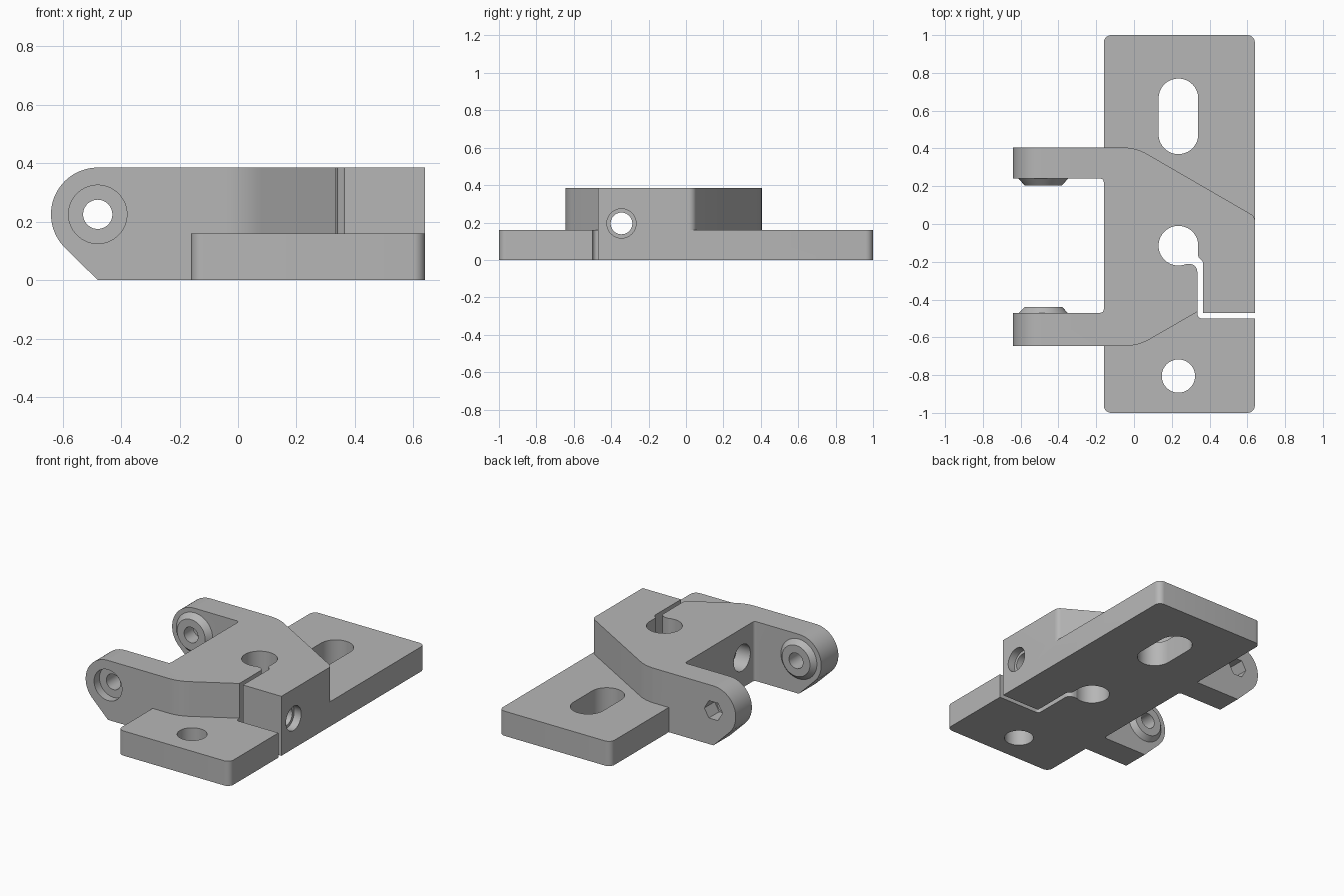
import bpy, bmesh, math
from mathutils import Vector

cube = bpy.data.objects.get("Cube")
if cube:
    bpy.data.objects.remove(cube, do_unlink=True)

grey = bpy.data.materials.new("machined grey")
grey.use_nodes = True
tone = (0.47, 0.47, 0.47, 1)
grey.diffuse_color = tone
grey.node_tree.nodes["Principled BSDF"].inputs["Base Color"].default_value = tone


def circle(cx, cy, r, n=64, start=0.0):
    return [(cx + r * math.cos(start + math.tau * i / n),
             cy + r * math.sin(start + math.tau * i / n)) for i in range(n)]


def rounded(corners, steps=8):
    """Outline from (x, y, fillet radius) corners."""
    out = []
    for i, (x, y, r) in enumerate(corners):
        p = Vector((x, y))
        if r == 0:
            out.append((x, y))
            continue
        a = (Vector(corners[i - 1][:2]) - p).normalized()
        b = (Vector(corners[(i + 1) % len(corners)][:2]) - p).normalized()
        half = a.angle(b) / 2
        centre = p + (a + b).normalized() * (r / math.sin(half))
        s = p + a * (r / math.tan(half)) - centre
        e = p + b * (r / math.tan(half)) - centre
        sweep = math.pi - 2 * half
        for k in range(steps + 1):
            t = k / steps
            q = (s * math.sin((1 - t) * sweep) + e * math.sin(t * sweep)) / math.sin(sweep)
            out.append(tuple(centre + q))
    return out


def prism(name, outline, lo, hi, axis="z", end=None):
    """Extrude an outline along an axis, optionally to a second outline."""
    place = {"z": lambda u, v, w: (u, v, w),
             "y": lambda u, v, w: (u, w, v),
             "x": lambda u, v, w: (w, u, v)}[axis]
    bm = bmesh.new()
    a = [bm.verts.new(place(u, v, lo)) for u, v in outline]
    b = [bm.verts.new(place(u, v, hi)) for u, v in (end or outline)]
    bm.faces.new(a)
    bm.faces.new(b)
    for i in range(len(a)):
        j = (i + 1) % len(a)
        bm.faces.new((a[i], a[j], b[j], b[i]))
    bmesh.ops.recalc_face_normals(bm, faces=bm.faces)
    mesh = bpy.data.meshes.new(name)
    bm.to_mesh(mesh)
    bm.free()
    mesh.materials.append(grey)
    ob = bpy.data.objects.new(name, mesh)
    bpy.context.collection.objects.link(ob)
    return ob


def combine(target, tool, operation):
    mod = target.modifiers.new(operation, "BOOLEAN")
    mod.operation, mod.solver, mod.object = operation, "EXACT", tool
    bpy.context.view_layer.objects.active = target
    bpy.ops.object.modifier_apply(modifier=mod.name)
    bpy.data.objects.remove(tool, do_unlink=True)


L, R = -0.16, 0.64      # plate sides
PX, PZ = -0.48, 0.225   # pivot axis
TOP = 0.385

# Raised body with two forked arms
body = prism("clamp_body", rounded([
    (-0.7, 0.405, 0), (0.01, 0.405, 0.25), (R, 0.04, 0.04), (R, -0.485, 0),
    (0.35, -0.485, 0), (0.335, -0.465, 0), (0.023, -0.645, 0.25), (-0.7, -0.645, 0),
    (-0.7, -0.47, 0), (L, -0.47, 0.018), (L, 0.24, 0.018), (-0.7, 0.24, 0)]), 0, TOP)

# Side profile rounds the arm ends
arc = [(PX + 0.16 * math.cos(t), PZ + 0.16 * math.sin(t))
       for t in (math.radians(90 + 135 * i / 30) for i in range(31))]
combine(body, prism("arm_profile", arc + [(PX, 0), (0.7, 0), (0.7, TOP)],
                    -0.8, 0.8, "y"), "INTERSECT")

# Mounting plate
combine(body, prism("mounting_plate", rounded(
    [(L, -1, 0.04), (R, -1, 0.04), (R, 1, 0.04), (L, 1, 0.04)]), 0, 0.16), "UNION")

# Tapered pivot bosses facing each other
for lo, hi in ((-0.49, -0.44), (0.26, 0.205)):
    rim = 0.1 + abs(hi - lo)
    combine(body, prism("pivot_boss", circle(PX, PZ, min(rim, 0.148)), lo, hi, "y",
                        circle(PX, PZ, 0.1)), "UNION")

# Vertical holes, adjusting slot and the clamping slit
slot = [(0.235 + 0.105 * math.cos(t), (0.665 if i < 33 else 0.475) + 0.105 * math.sin(t))
        for i, t in enumerate([math.pi * k / 32 for k in range(33)]
                              + [math.pi + math.pi * k / 32 for k in range(33)])]
slit = rounded([
    (0.27, -0.12, 0), (0.34, -0.12, 0), (0.34, -0.175, 0.02), (0.365, -0.2, 0.02),
    (0.365, -0.47, 0), (0.7, -0.47, 0), (0.7, -0.5, 0), (0.335, -0.5, 0.025),
    (0.335, -0.212, 0.04), (0.27, -0.212, 0)])
for outline in (slot, circle(0.235, -0.115, 0.105), circle(0.235, -0.805, 0.088), slit):
    combine(body, prism("vertical_cutter", outline, -0.1, 0.5), "DIFFERENCE")

# Pivot bore, front counterbore and hexagonal nut pocket at the back
for outline, lo, hi in ((circle(PX, PZ, 0.05), -0.8, 0.8),
                        (circle(PX, PZ, 0.1), -0.8, -0.59),
                        (circle(PX, PZ, 0.065, 6), 0.3, 0.8)):
    combine(body, prism("pivot_cutter", outline, lo, hi, "y"), "DIFFERENCE")

# Clamp screw bore with wider ends
for r, lo, hi in ((0.058, -0.3, 0.8), (0.085, -0.3, -0.06), (0.078, 0.59, 0.8)):
    combine(body, prism("screw_cutter", circle(-0.345, 0.195, r), lo, hi, "x"), "DIFFERENCE")

bpy.ops.object.select_all(action="DESELECT")
body.select_set(True)
bpy.context.view_layer.objects.active = body
bpy.ops.object.shade_smooth_by_angle(angle=math.radians(25))
